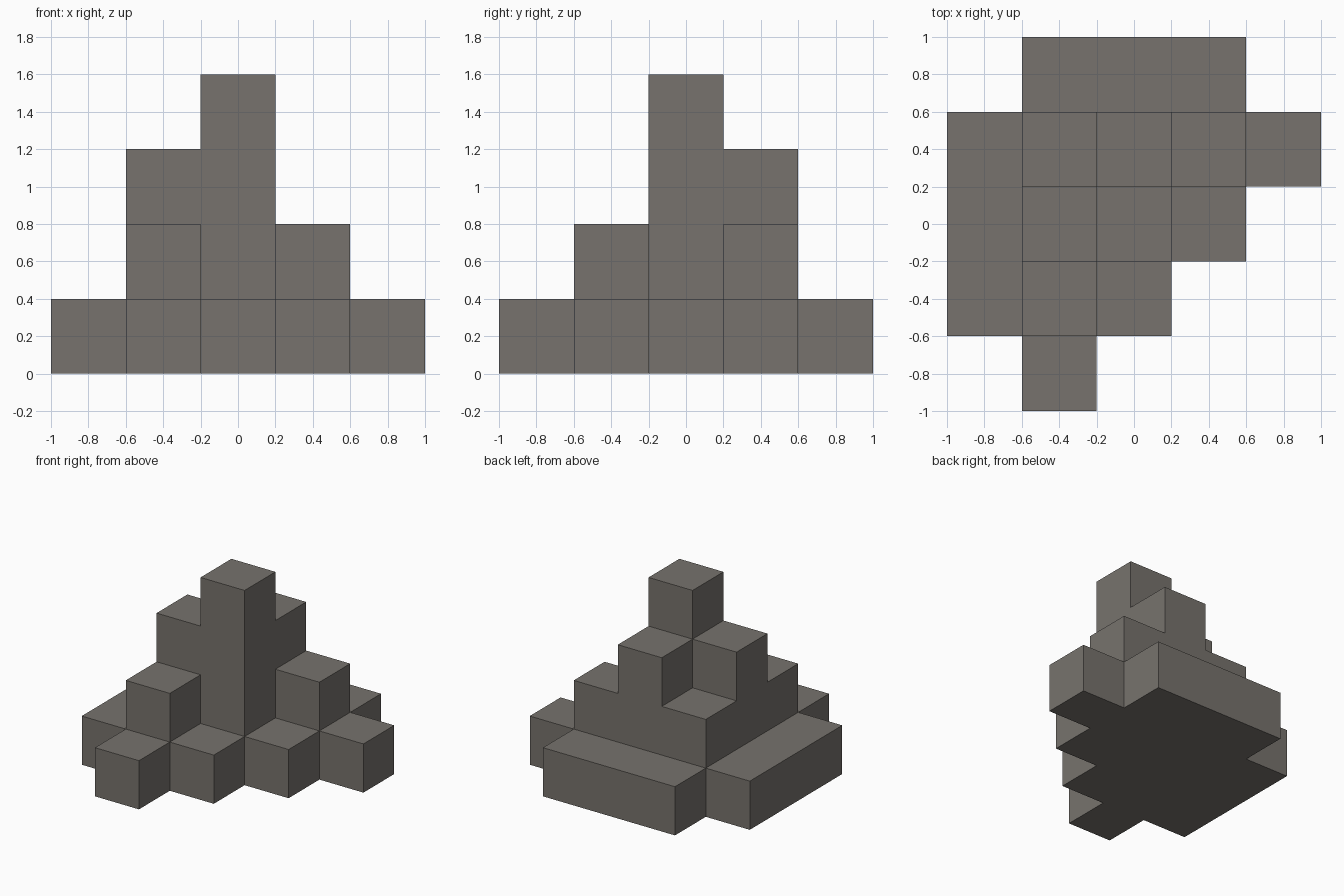
import bpy
import bmesh
from mathutils import Vector

default = bpy.data.objects.get("Cube")
if default:
    bpy.data.objects.remove(default, do_unlink=True)

# Stone colour
stone = bpy.data.materials.new("warm grey stone")
colour = (0.184, 0.171, 0.153, 1.0)
stone.diffuse_color = colour
stone.use_nodes = True
for node in stone.node_tree.nodes:
    if node.type == 'BSDF_PRINCIPLED':
        node.inputs["Base Color"].default_value = colour

# Number of stacked blocks in each column, from the back row to the front row
UNIT = 0.4
PLAN = [".111.",
        "12321",
        "1341.",
        "121..",
        ".1..."]

blocks = set()
for row, line in enumerate(PLAN):
    for col, mark in enumerate(line):
        if mark != ".":
            blocks.update((col - 2, 2 - row, level) for level in range(int(mark)))

# Outer skin of the stack: a square wherever a block has no neighbour
bm = bmesh.new()
for block in blocks:
    centre = Vector(block) + Vector((0, 0, 0.5))
    for axis in range(3):
        for sign in (-1, 1):
            neighbour = list(block)
            neighbour[axis] += sign
            if tuple(neighbour) in blocks:
                continue
            normal, u, v = Vector(), Vector(), Vector()
            normal[axis] = sign * 0.5
            u[(axis + 1) % 3] = 0.5
            v[(axis + 2) % 3] = 0.5 * sign
            corners = (-u - v, u - v, u + v, v - u)
            bm.faces.new([bm.verts.new((centre + normal + c) * UNIT) for c in corners])

# Join the squares into large flat faces
bmesh.ops.remove_doubles(bm, verts=bm.verts[:], dist=0.001)
bmesh.ops.dissolve_limit(bm, angle_limit=0.01, verts=bm.verts[:], edges=bm.edges[:])

mesh = bpy.data.meshes.new("stepped_tower")
bm.to_mesh(mesh)
bm.free()
mesh.materials.append(stone)
tower = bpy.data.objects.new("stepped_tower", mesh)
bpy.context.collection.objects.link(tower)
